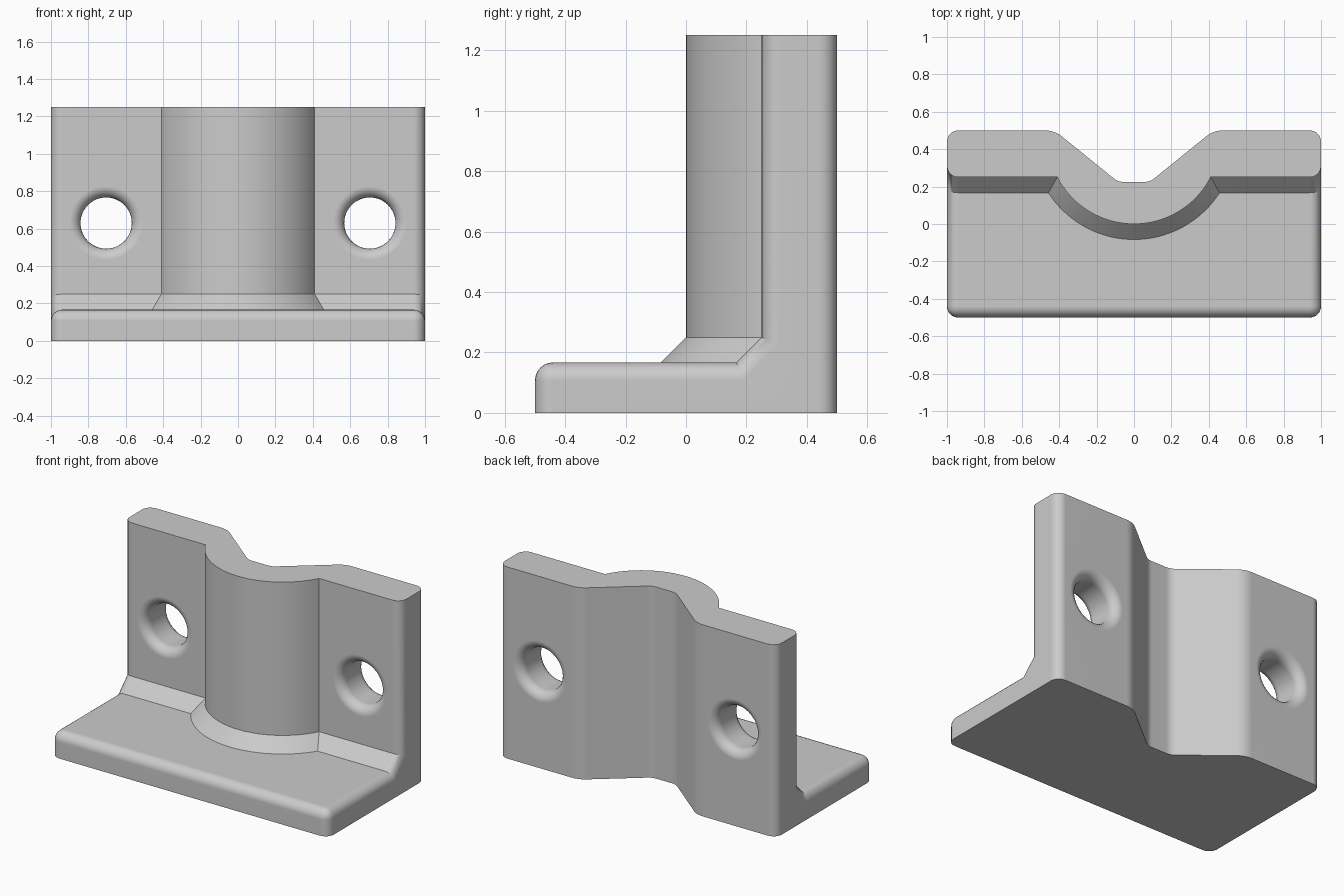
import bpy, bmesh
from math import sin, cos, pi, radians
from mathutils import Vector

old = bpy.data.objects.get("Cube")
if old:
    bpy.data.objects.remove(old, do_unlink=True)

W, D, H = 1.0, 0.5, 1.25        # half width, half depth, height
BASE, FACE = 0.167, 0.25        # base thickness, front of the wall
FILLET = 0.06

grey = bpy.data.materials.new("plain grey")
grey.use_nodes = True
colour = (0.6, 0.6, 0.6, 1)
grey.diffuse_color = colour
grey.node_tree.nodes["Principled BSDF"].inputs["Base Color"].default_value = colour


def loft(name, rings, shape=None):
    """Closed solid skinned over rings of equal point count."""
    bm = bmesh.new()
    loops = [[bm.verts.new(p) for p in ring] for ring in rings]
    for a, b in zip(loops, loops[1:]):
        for i in range(len(a)):
            j = (i + 1) % len(a)
            bm.faces.new((a[i], a[j], b[j], b[i]))
    bm.faces.new(loops[0])
    bm.faces.new(loops[-1])
    bmesh.ops.recalc_face_normals(bm, faces=bm.faces)
    if shape:
        shape(bm)
    mesh = bpy.data.meshes.new(name)
    bm.to_mesh(mesh)
    bm.free()
    mesh.materials.append(grey)
    obj = bpy.data.objects.new(name, mesh)
    bpy.context.collection.objects.link(obj)
    return obj


def combine(target, tool, operation):
    """Apply a boolean and discard the tool."""
    mod = target.modifiers.new(operation, 'BOOLEAN')
    mod.operation, mod.solver, mod.object = operation, 'EXACT', tool
    bpy.context.view_layer.objects.active = target
    bpy.ops.object.modifier_apply(modifier=mod.name)
    bpy.data.objects.remove(tool, do_unlink=True)


def rounded(before, corner, after, reach=0.05, steps=5):
    """Points that round a 2D corner."""
    b, c, a = Vector(before), Vector(corner), Vector(after)
    p, q = c + (b - c).normalized() * reach, c + (a - c).normalized() * reach
    ts = [i / steps for i in range(steps + 1)]
    return [p * (1 - t) ** 2 + c * (2 * t * (1 - t)) + q * t * t for t in ts]


# Angle-shaped body with rounded ends and a rounded front edge
def round_body(bm):
    def wanted(e):
        a, b = (v.co for v in e.verts)
        level = abs(a.z - b.z) < 1e-4
        if abs(a.x - b.x) > 1:
            return a.y < -0.4 and a.z > 0.1
        return not (level and (a.z < 0.01 or a.z > H - 0.01))
    bmesh.ops.bevel(bm, geom=[e for e in bm.edges if wanted(e)], offset=FILLET,
                    segments=6, profile=0.5, affect='EDGES', clamp_overlap=False)


profile = [(-D, 0), (D, 0), (D, H), (FACE, H), (FACE, FACE), (BASE, BASE), (-D, BASE)]
bracket = loft("angle_bracket", [[(x, y, z) for y, z in profile] for x in (-W, W)],
               round_body)

# Curved front bulge with a sloping foot
R, CY, SWEEP, N = 0.461, 0.461, radians(70), 48
angles = [SWEEP * (2 * i / N - 1) for i in range(N + 1)]
bulge = loft("front_bulge", [[(r * sin(a), CY - r * cos(a), z) for a in angles]
                             for r, z in ((R + 0.15, 0.1), (R, FACE), (R, H))])
combine(bracket, bulge, 'UNION')

# Tapered channel down the back
outer, inner = (0.425, D), (0.085, 0.225)
side = (rounded((0, 0.225), inner, outer, 0.03)
        + rounded(inner, outer, (W, D), 0.05) + [Vector((0.475, D + 0.2))])
outline = [(p.x, p.y) for p in side] + [(-p.x, p.y) for p in reversed(side)]
channel = loft("back_channel", [[(x, y, z) for x, y in outline] for z in (-0.1, H + 0.1)])
combine(bracket, channel, 'DIFFERENCE')

# Screw holes with rounded rims on both faces
HOLE, SIDES = 0.137, 48
quarter = [pi / 2 * i / 6 for i in range(7)]
rim = [(HOLE + FILLET * (1 - sin(t)), FILLET * (1 - cos(t))) for t in quarter]
steps = ([(HOLE + FILLET, FACE - 0.05)] + [(r, FACE + d) for r, d in rim]
         + [(r, D - d) for r, d in reversed(rim)] + [(HOLE + FILLET, D + 0.05)])
for sx in (-1, 1):
    hole = loft("screw_hole", [[(sx * 0.705 + r * cos(2 * pi * i / SIDES), y,
                                 0.63 + r * sin(2 * pi * i / SIDES))
                                for i in range(SIDES)] for r, y in steps])
    combine(bracket, hole, 'DIFFERENCE')

# One clean grey surface, smooth on the curves
bracket.data.materials.clear()
bracket.data.materials.append(grey)
for face in bracket.data.polygons:
    face.material_index = 0
bpy.ops.object.select_all(action='DESELECT')
bracket.select_set(True)
bpy.context.view_layer.objects.active = bracket
bpy.ops.object.shade_smooth_by_angle(angle=radians(30))
weighted = bracket.modifiers.new("even shading", 'WEIGHTED_NORMAL')
weighted.keep_sharp = True
